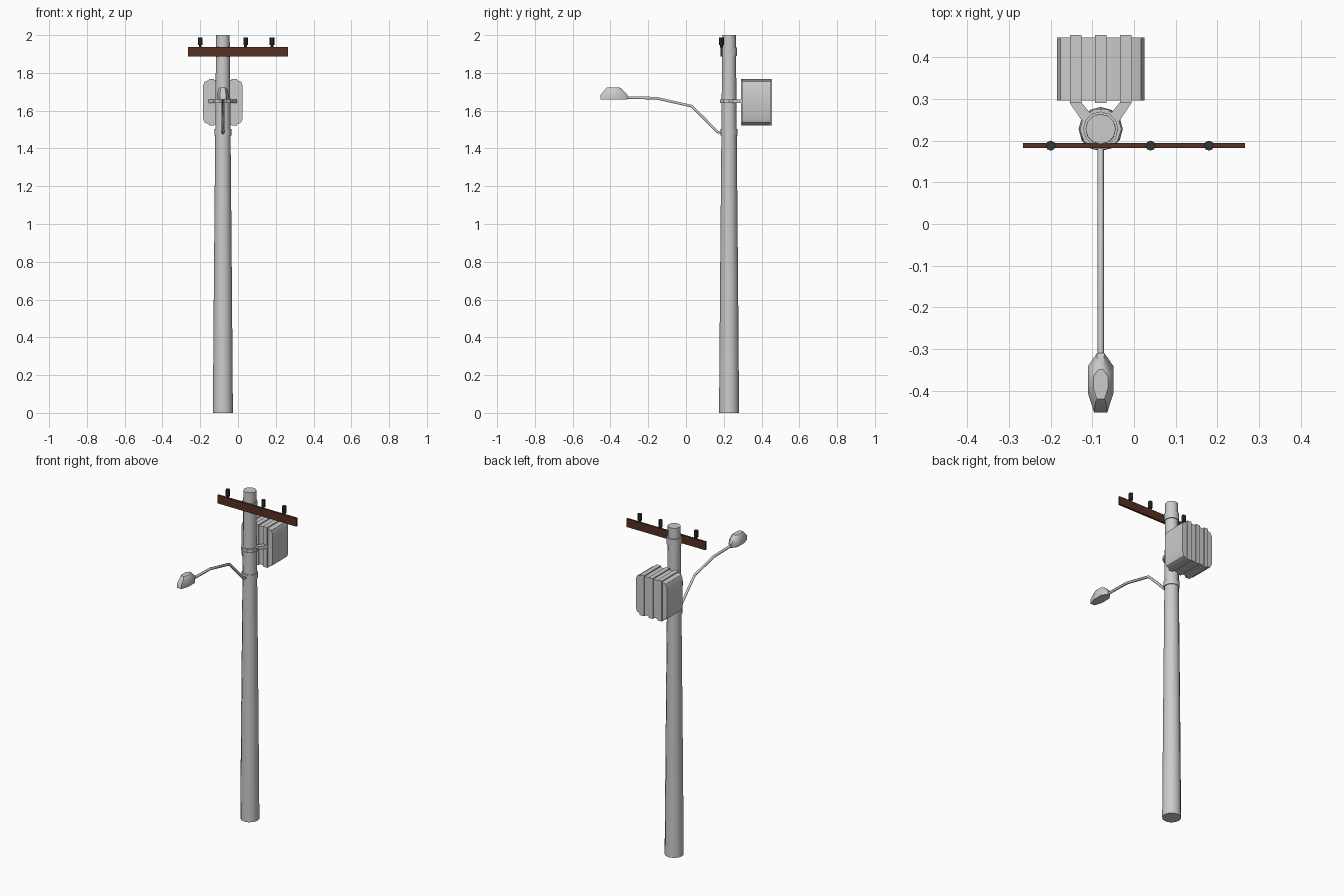
import bpy, bmesh, math
from mathutils import Vector

if "Cube" in bpy.data.objects:
    bpy.data.objects.remove(bpy.data.objects["Cube"])

CX, CY = -0.08, 0.228   # pole axis


def finish(name, bm, smooth=False, color=None):
    bmesh.ops.recalc_face_normals(bm, faces=bm.faces)
    me = bpy.data.meshes.new(name)
    bm.to_mesh(me)
    bm.free()
    ob = bpy.data.objects.new(name, me)
    bpy.context.collection.objects.link(ob)
    if color:
        mat = bpy.data.materials.new(name + "_paint")
        mat.diffuse_color = color
        mat.use_nodes = True
        mat.node_tree.nodes["Principled BSDF"].inputs["Base Color"].default_value = mat.diffuse_color
        me.materials.append(mat)
    if smooth:
        bpy.ops.object.select_all(action='DESELECT')
        ob.select_set(True)
        bpy.context.view_layer.objects.active = ob
        bpy.ops.object.shade_smooth_by_angle(angle=math.radians(40))
    return ob


def loft(name, rings, smooth=True, color=None):
    """Skin closed rings of equal length and cap both ends."""
    bm = bmesh.new()
    loops = [[bm.verts.new(p) for p in r] for r in rings]
    n = len(loops[0])
    for a, b in zip(loops, loops[1:]):
        for i in range(n):
            j = (i + 1) % n
            bm.faces.new((a[i], a[j], b[j], b[i]))
    bm.faces.new(loops[0])
    bm.faces.new(loops[-1])
    return finish(name, bm, smooth, color)


def turned(name, profile, x=CX, y=CY, sides=12, smooth=True, color=None):
    """Vertical round part from (radius, z) pairs."""
    ang = [2 * math.pi * i / sides for i in range(sides)]
    return loft(name, [[(x + r * math.cos(a), y + r * math.sin(a), z) for a in ang]
                       for r, z in profile], smooth, color)


def box(name, lo, hi, color=None, bevel=0):
    bm = bmesh.new()
    bmesh.ops.create_cube(bm, size=1)
    lo, hi = Vector(lo), Vector(hi)
    for v in bm.verts:
        v.co = (lo + hi) / 2 + v.co * (hi - lo)
    if bevel:   # round only the edges running along y
        edges = [e for e in bm.edges
                 if abs(e.verts[0].co.y - e.verts[1].co.y) > 1e-5]
        bmesh.ops.bevel(bm, geom=edges, offset=bevel, segments=2,
                        profile=0.5, affect='EDGES')
    return finish(name, bm, bool(bevel), color)


# pole
turned("pole_lower", [(0.053, 0), (0.048, 0.65)])
turned("pole_upper", [(0.048, 0.65), (0.036, 2.0)])

# bands round the pole
turned("lamp_collar", [(0.045, 1.468), (0.045, 1.502)])
turned("crossarm_band", [(0.042, 1.89), (0.042, 1.935)])
turned("transformer_clamp", [(0.05, 1.64), (0.05, 1.66)], sides=10, smooth=False)

# transformer body, ribs and clamp arms
box("transformer_body", (CX - 0.105, 0.297, 1.528), (CX + 0.105, 0.448, 1.762), bevel=0.03)
for i in (-1, 0, 1):
    x = CX + 0.06 * i
    box("transformer_rib", (x - 0.014, 0.29, 1.522), (x + 0.014, 0.454, 1.768))
for s in (-1, 1):
    plan = [(0.022, 0.262), (0.046, 0.292), (0.075, 0.292), (0.044, 0.246)]
    loft("clamp_arm", [[(CX + s * u, v, z) for u, v in plan]
                       for z in (1.64, 1.66)], smooth=False)

# crossarm with insulators
box("crossarm", (-0.266, 0.182, 1.887), (0.266, 0.194, 1.937), color=(0.09, 0.03, 0.015, 1))
for x in (-0.2, 0.04, 0.18):
    turned("insulator", [(0.007, 1.935), (0.007, 1.947), (0.012, 1.947), (0.012, 1.988)],
           x, 0.188, sides=8, color=(0.03, 0.035, 0.035, 1))

# curved lamp arm
cu = bpy.data.curves.new("lamp_arm", 'CURVE')
cu.dimensions = '3D'
cu.bevel_depth = 0.008
cu.bevel_resolution = 1
cu.use_fill_caps = True
path = [(0.195, 1.481), (0.165, 1.488), (0.10, 1.555), (0.03, 1.624),
        (-0.155, 1.666), (-0.34, 1.67)]
sp = cu.splines.new('POLY')
sp.points.add(len(path) - 1)
for p, (y, z) in zip(sp.points, path):
    p.co = (CX, y, z, 1)
bpy.context.collection.objects.link(bpy.data.objects.new("lamp_arm", cu))

# lamp head
half = [(0.009, -0.31), (0.031, -0.342), (0.031, -0.405), (0.016, -0.452)]
outline = half + [(-u, v) for u, v in reversed(half)]
mid = -0.388


def lamp_ring(z, sx, sy):
    return [(CX + u * sx, mid + (v - mid) * sy, z) for u, v in outline]


loft("lamp_head", [lamp_ring(1.66, 0.95, 1), lamp_ring(1.684, 1, 1),
                   lamp_ring(1.715, 0.75, 0.6), lamp_ring(1.722, 0.55, 0.5)])
